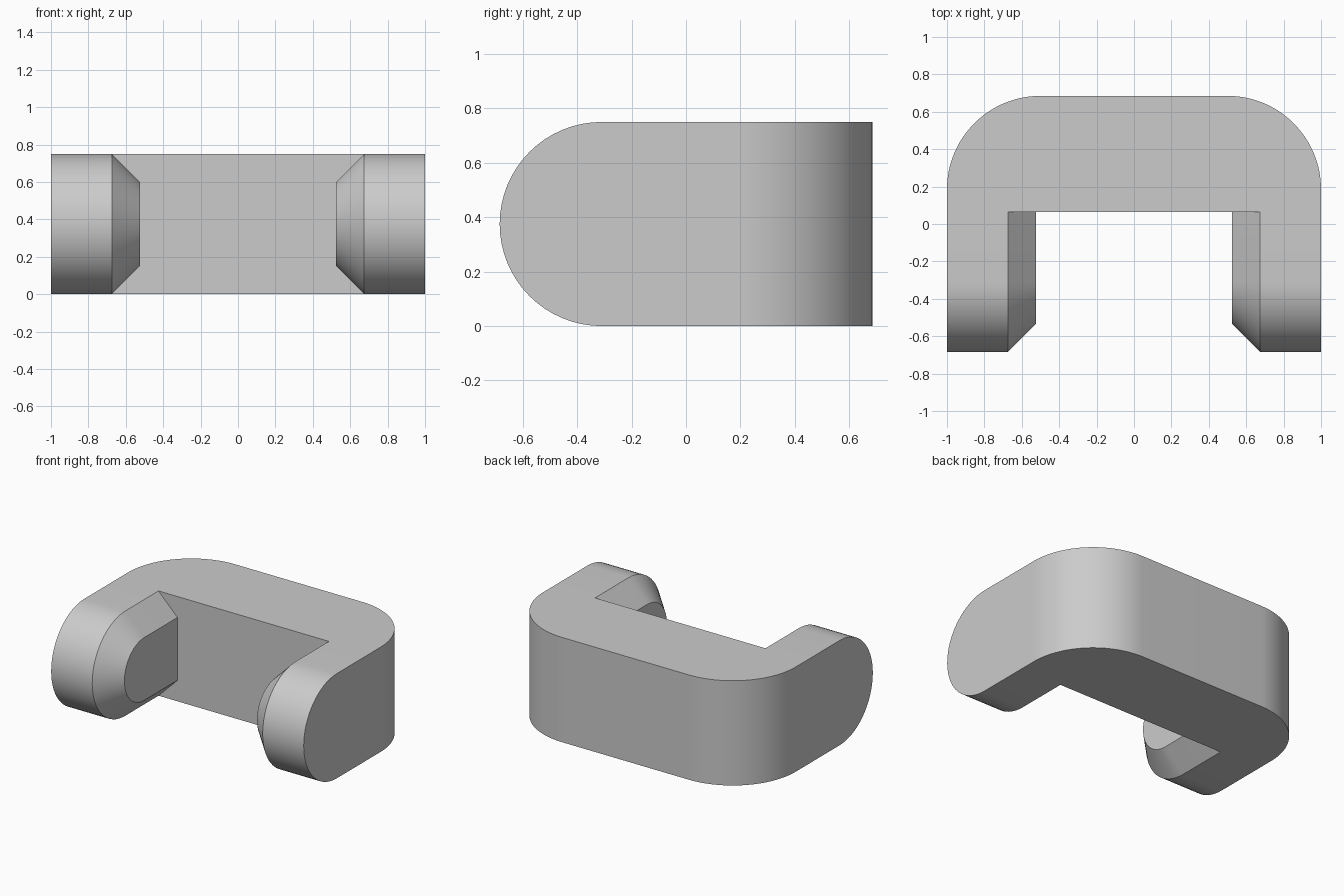
import bpy, bmesh, math

if "Cube" in bpy.data.objects:
    bpy.data.objects.remove(bpy.data.objects["Cube"], do_unlink=True)

HALF, DEPTH, HEIGHT = 1.0, 0.685, 0.75   # overall half width, half depth, height
INNER, TIP = 0.675, 0.525                # inner arm face and pad face
FRONT = 0.065                            # front of the back wall
CORNER, ROUND, CHAMFER = 0.5, HEIGHT / 2, 0.15
STEPS = 32

grey = bpy.data.materials.new("light grey")
grey.use_nodes = True
colour = (0.6, 0.6, 0.6, 1)
grey.diffuse_color = colour
grey.node_tree.nodes["Principled BSDF"].inputs["Base Color"].default_value = colour

bm = bmesh.new()


def face(points):
    return bm.faces.new([bm.verts.new(p) for p in points])


def bridge(a, b):
    for i in range(len(a) - 1):
        face([a[i], a[i + 1], b[i + 1], b[i]])


def arm_section(x, inset):
    """Open D-shaped section of an arm, round at the front."""
    r, cy = ROUND - inset, ROUND - DEPTH
    arc = []
    for i in range(STEPS + 1):
        t = math.pi * i / STEPS
        arc.append((x, cy - r * math.sin(t), ROUND + r * math.cos(t)))
    return [(x, FRONT, ROUND + r)] + arc + [(x, FRONT, ROUND - r)]


# Two arms, each with a chamfered pad on its inner side
for side in (-1, 1):
    outer = arm_section(side * HALF, 0)
    inner = arm_section(side * INNER, 0)
    tip = arm_section(side * TIP, CHAMFER)
    bridge(outer, inner)
    bridge(inner, tip)
    face(outer)
    face(tip)

# Back wall with rounded rear corners
right_half = [(INNER, FRONT), (HALF, FRONT)]
for i in range(STEPS + 1):
    t = math.pi / 2 * i / STEPS
    right_half.append((HALF - CORNER + CORNER * math.cos(t),
                       DEPTH - CORNER + CORNER * math.sin(t)))
plan = right_half + [(-x, y) for x, y in reversed(right_half)]
bottom = [(x, y, 0) for x, y in plan]
top = [(x, y, HEIGHT) for x, y in plan]
face(bottom)
face(top)
bridge(bottom[1:-1], top[1:-1])

# Front of the back wall, fitted around the pads
edge = [(INNER, 0), (TIP, CHAMFER), (TIP, HEIGHT - CHAMFER), (INNER, HEIGHT)]
face([(x, FRONT, z) for x, z in edge] + [(-x, FRONT, z) for x, z in reversed(edge)])

bmesh.ops.remove_doubles(bm, verts=bm.verts, dist=0.0001)
bmesh.ops.recalc_face_normals(bm, faces=bm.faces)
mesh = bpy.data.meshes.new("clip_body")
bm.to_mesh(mesh)
bm.free()
mesh.materials.append(grey)

clip = bpy.data.objects.new("clip_body", mesh)
bpy.context.collection.objects.link(clip)
bpy.context.view_layer.objects.active = clip
clip.select_set(True)
bpy.ops.object.shade_smooth_by_angle(angle=math.radians(30))
